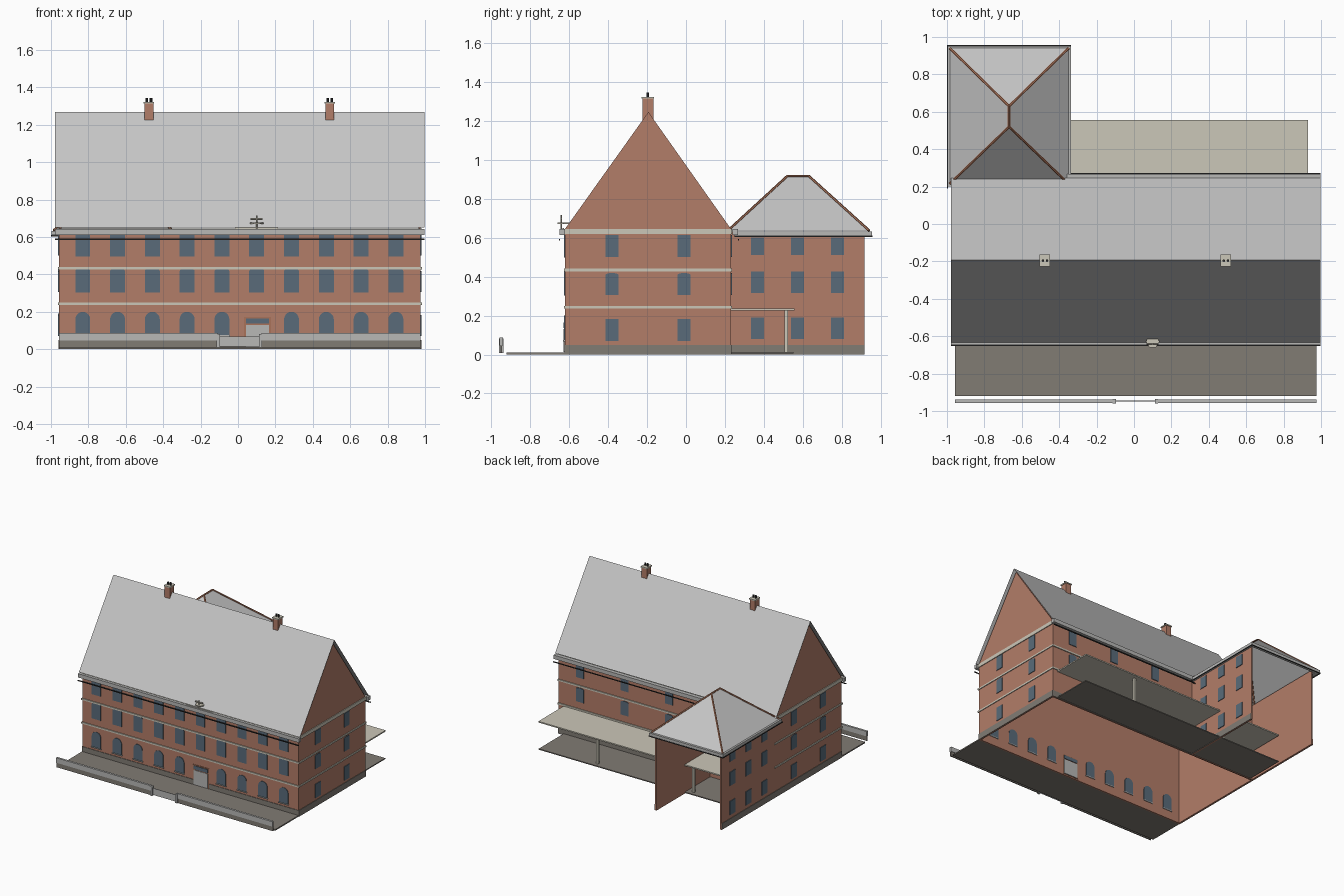
import bpy, bmesh, math
from mathutils import Vector

cube = bpy.data.objects.get("Cube")
if cube:
    bpy.data.objects.remove(cube, do_unlink=True)


def material(name, r, g, b):
    m = bpy.data.materials.new(name)
    m.use_nodes = True
    m.diffuse_color = (r, g, b, 1)
    m.node_tree.nodes["Principled BSDF"].inputs["Base Color"].default_value = (r, g, b, 1)
    return m


BRICK = material("brick", .45, .205, .14)
ROOF = material("roof grey", .56, .56, .56)
GLASS = material("window blue", .1, .148, .195)
STONE = material("beige stone", .6, .57, .48)
PLINTH = material("plinth grey", .22, .2, .175)
PALE = material("pale grey", .48, .48, .47)
DARK = material("dark metal", .03, .03, .03)
TILE = material("ridge tile", .4, .17, .1)


class Part:
    """Collects simple solids into one named object."""

    def __init__(self, name, mat):
        self.name, self.mat, self.bm = name, mat, bmesh.new()

    def box(self, x0, x1, y0, y1, z0, z1):
        return self.prism([(x0, y0, z0), (x1, y0, z0), (x1, y1, z0), (x0, y1, z0)], (0, 0, z1 - z0))

    def prism(self, outline, depth):
        face = self.sheet(outline)
        out = bmesh.ops.extrude_face_region(self.bm, geom=[face], use_keep_orig=True)
        moved = [v for v in out["geom"] if isinstance(v, bmesh.types.BMVert)]
        bmesh.ops.translate(self.bm, verts=moved, vec=depth)
        return self

    def sheet(self, outline):
        return self.bm.faces.new([self.bm.verts.new(p) for p in outline])

    def rod(self, a, b, radius, sides=6):
        a, b = Vector(a), Vector(b)
        turn = (b - a).to_track_quat("Z", "Y")
        ring = [a + turn @ Vector((radius * math.cos(t), radius * math.sin(t), 0))
                for t in (2 * math.pi * i / sides for i in range(sides))]
        return self.prism(ring, b - a)

    def done(self):
        bmesh.ops.recalc_face_normals(self.bm, faces=self.bm.faces)
        mesh = bpy.data.meshes.new(self.name)
        self.bm.to_mesh(mesh)
        self.bm.free()
        mesh.materials.append(self.mat)
        bpy.context.collection.objects.link(bpy.data.objects.new(self.name, mesh))


def opening(u, z0, z1, w, rise):
    """Outline of a window with a flat or arched head."""
    h = w / 2
    if not rise:
        return [(u - h, z0), (u + h, z0), (u + h, z1), (u - h, z1)]
    arc = [math.pi * i / 10 for i in range(11)]
    return [(u - h, z0), (u + h, z0)] + [
        (u + h * math.cos(t), z1 - rise + rise * math.sin(t)) for t in arc]


def windows(name, axis, at, out, columns, rows, w):
    part = Part(name, GLASS)
    for u in columns:
        for z0, z1, rise in rows:
            pts = opening(u, z0, z1, w, rise)
            if axis == "y":
                part.prism([(a, at, z) for a, z in pts], (0, out * .005, 0))
            else:
                part.prism([(at, a, z) for a, z in pts], (out * .005, 0, 0))
    part.done()


# Main measurements
W, E, F, B = -.957, .977, -.62, .23
WE, WB, T = -.365, .915, .012
MID, TOP = -.193, .63

# Main walls
walls = Part("main_walls", BRICK)
walls.box(W, E, F, F + T, 0, TOP)
walls.box(W, E, B - T, B, 0, TOP)
for x in (W, E - T):
    walls.prism([(x, F, 0), (x, B, 0), (x, B, .645), (x, MID, 1.244), (x, F, .645)], (T, 0, 0))
walls.done()

# Rear wing walls, open at the back
wing = Part("wing_walls", BRICK)
for x in (W, WE - T):
    wing.box(x, x + T, B, WB, 0, TOP)
wing.done()

# Plinth strips
plinth = Part("plinth", PLINTH)
plinth.box(W, E, F - .004, F, 0, .05)
plinth.box(WE, E, B, B + .004, 0, .05)
plinth.box(E, E + .004, F, B, 0, .05)
plinth.box(W - .004, W, F, WB, 0, .05)
plinth.box(WE, WE + .004, B, WB, 0, .05)
plinth.done()

# String courses and cornice around the main block
for name, z0, z1 in (("lower_band", .236, .249), ("upper_band", .427, .44), ("cornice", .617, .645)):
    band = Part(name, STONE)
    for y in (F, B):
        band.box(W - .006, E + .006, y - .007, y + .007, z0, z1)
    for x in (W, E):
        band.box(x - .006, x + .006, F, B, z0, z1)
    band.done()

# Main roof
RW, RE, HALF, EAVE = -.978, .997, .44, .65
roof = Part("main_roof", ROOF)
for s in (-1, 1):
    y = MID + s * HALF
    roof.sheet([(RW, MID, 1.268), (RE, MID, 1.268), (RE, y, EAVE), (RW, y, EAVE)])
roof.done()

# Hipped wing roof with tiled ridges
X0, X1, Y0, Y1, ZE = -.985, -.35, .215, .94, .635
RX, ridge_f, ridge_b = -.668, (-.668, .52, .915), (-.668, .63, .915)
c = [(X0, Y0, ZE), (X1, Y0, ZE), (X1, Y1, ZE), (X0, Y1, ZE)]
hip = Part("wing_roof", ROOF)
hip.sheet([c[0], c[1], ridge_f])
hip.sheet([c[1], c[2], ridge_b, ridge_f])
hip.sheet([c[2], c[3], ridge_b])
hip.sheet([c[3], c[0], ridge_f, ridge_b])
hip.done()
ridges = Part("wing_ridge_tiles", TILE)
for a, b in ((c[0], ridge_f), (c[1], ridge_f), (c[2], ridge_b), (c[3], ridge_b), (ridge_f, ridge_b)):
    ridges.rod(a, b, .007)
ridges.done()

# Gutters and dark eave edges
gutter = Part("gutters", PALE)
gutter.box(RW, RE, -.648, -.622, .612, .643)
gutter.box(WE, RE, .238, .268, .612, .643)
gutter.box(-.997, -.965, .2, .953, .61, .632)
gutter.box(-.36, -.338, .25, .953, .61, .632)
gutter.box(-.997, -.338, .925, .953, .61, .632)
gutter.done()
edge = Part("eave_edges", DARK)
edge.box(RW, RE, -.652, -.646, .585, .592)
edge.box(WE, RE, .266, .272, .585, .592)
edge.box(-1, -.995, .19, .956, .603, .61)
edge.box(-.341, -.336, .25, .956, .603, .61)
edge.box(-1, -.336, .951, .956, .603, .61)
edge.done()

# Windows
cols = [-.83 + .186 * i for i in range(10)]
ground = [x for i, x in enumerate(cols) if i != 5]
windows("front_upper_windows", "y", F, -1, cols, [(.497, .612, 0), (.302, .435, .018)], .08)
windows("front_arched_windows", "y", F, -1, ground, [(.075, .2, .04)], .08)
windows("front_arched_windows_inside", "y", F + T, 1, ground, [(.075, .2, .04)], .08)
rows = [(.5, .612, 0), (.305, .418, .01), (.07, .182, 0)]
wing_rows = [(.51, .6, 0), (.315, .425, 0), (.08, .19, 0)]
for side, x, out in (("left", E, 1), ("right", W, -1)):
    windows(side + "_gable_windows", "x", x, out, [-.38, -.01], rows, .068)
for side, x, out in (("left", WE, 1), ("right", W, -1)):
    windows(side + "_wing_windows", "x", x, out, [.367, .572, .777], wing_rows, .068)
windows("back_windows", "y", B, 1, [.785, .385, -.01], rows[:2], .068)
sills = Part("front_sills", PALE)
for x in ground:
    sills.box(x - .044, x + .044, F - .01, F + T + .006, .068, .075)
sills.done()

# Front door, shown on both faces of the wall
DX = .105
for name, mat, half, z0, z1, d in (("door_frame", TILE, .072, .01, .172, .004),
                                   ("door_leaf", PALE, .062, .012, .13, .008),
                                   ("door_transom", GLASS, .062, .137, .165, .008)):
    door = Part(name, mat)
    door.box(DX - half, DX + half, F - d, F, z0, z1)
    door.box(DX - half, DX + half, F + T, F + T + d, z0, z1)
    door.done()

# Terraces
terrace = Part("terraces", PLINTH)
terrace.box(W, E, -.92, F, 0, .01)
terrace.box(-.93, .93, B, .552, .004, .012)
terrace.done()

# Rear canopy on posts
canopy = Part("rear_canopy", STONE)
canopy.box(-.93, .93, B, .556, .225, .235)
for x in (-.43, .43):
    canopy.box(x - .009, x + .009, .505, .523, .012, .225)
canopy.done()

# Low garden wall with coping, gate posts and gate
low = Part("garden_wall", PLINTH)
cope = Part("garden_wall_coping", PALE)
for x0, x1 in ((W, -.11), (.125, E)):
    low.box(x0, x1, -.951, -.943, .008, .046)
    cope.box(x0, x1, -.956, -.939, .046, .086)
for x in (-.105, .12):
    cope.box(x - .009, x + .009, -.96, -.936, .008, .082)
low.done()
cope.done()
gate = Part("gate", PALE)
gate.box(-.096, .111, -.949, -.945, .014, .068)
gate.done()

# Chimneys
stack = Part("chimney_stacks", BRICK)
cap = Part("chimney_caps", STONE)
pots = Part("chimney_pots", DARK)
for x in (-.476, .491):
    stack.box(x - .023, x + .023, -.223, -.168, 1.18, 1.313)
    cap.box(x - .028, x + .028, -.228, -.163, 1.313, 1.322)
    for dx in (-.011, .011):
        pots.rod((x + dx, -.196, 1.322), (x + dx, -.196, 1.343), .007, 8)
for part in (stack, cap, pots):
    part.done()

# Small eave ornament above the door
orn = Part("eave_ornament", STONE)
orn.rod((.1, -.628, .67), (.1, -.628, .677), .036)
orn.rod((.1, -.64, .645), (.1, -.64, .715), .004)
orn.rod((.068, -.64, .696), (.132, -.64, .696), .005)
orn.box(-.015, .215, -.634, -.626, .643, .65)
orn.done()
